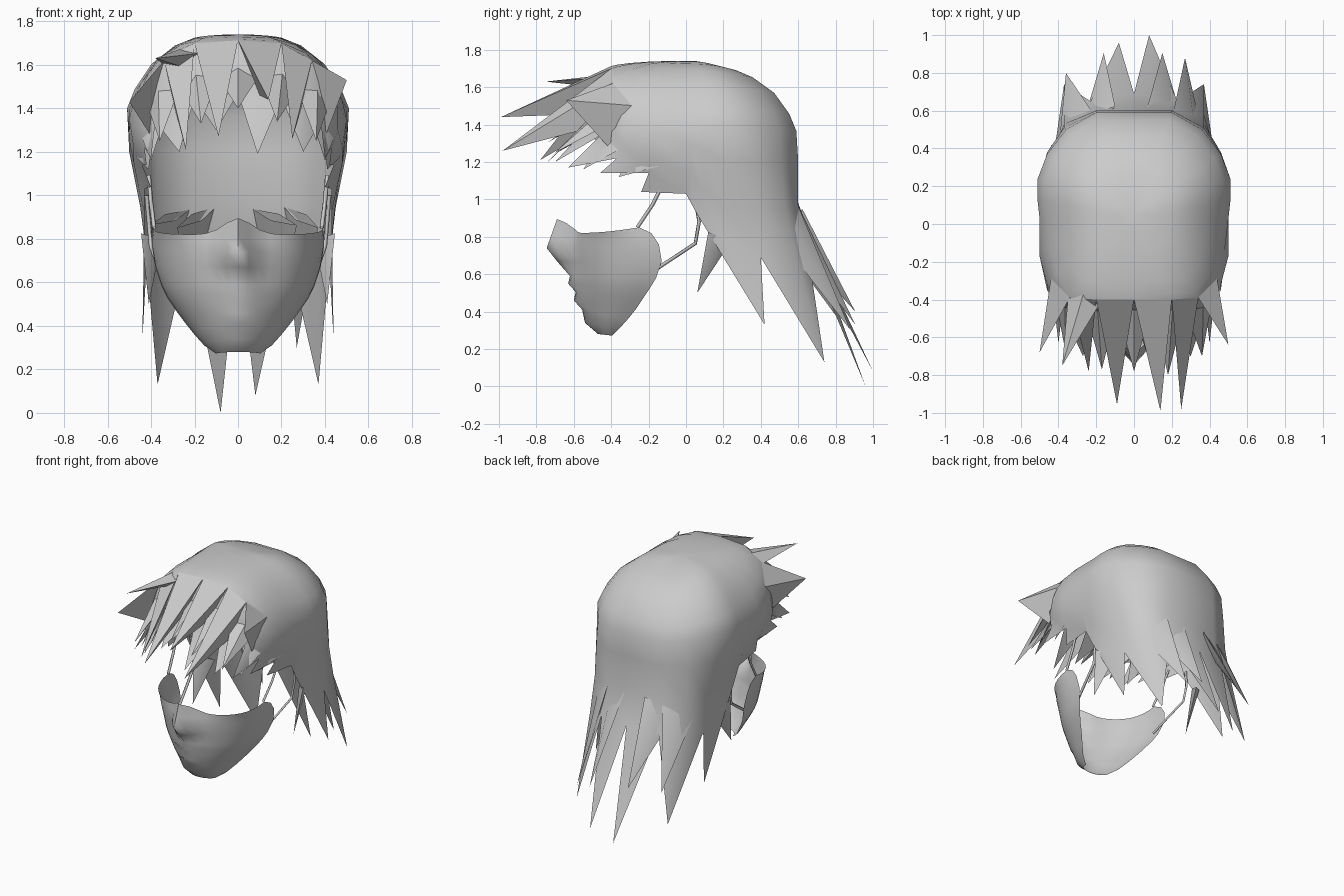
import bpy, bmesh, math
from mathutils import Vector

cube = bpy.data.objects.get("Cube")
if cube:
    bpy.data.objects.remove(cube, do_unlink=True)

GREY = bpy.data.materials.new("mid grey")
GREY.use_nodes = True
GREY.diffuse_color = (0.6, 0.6, 0.6, 1)
GREY.node_tree.nodes["Principled BSDF"].inputs["Base Color"].default_value = (0.6, 0.6, 0.6, 1)


def finish(bm, name, angle):
    """Turn a bmesh into a shaded, coloured object."""
    bmesh.ops.remove_doubles(bm, verts=bm.verts, dist=0.0005)
    bmesh.ops.recalc_face_normals(bm, faces=bm.faces)
    me = bpy.data.meshes.new(name)
    bm.to_mesh(me)
    bm.free()
    ob = bpy.data.objects.new(name, me)
    bpy.context.collection.objects.link(ob)
    me.materials.append(GREY)
    bpy.ops.object.select_all(action='DESELECT')
    ob.select_set(True)
    bpy.context.view_layer.objects.active = ob
    bpy.ops.object.shade_smooth_by_angle(angle=math.radians(angle))


def grid(bm, columns):
    """Skin neighbouring columns of points with quads."""
    cols = [[bm.verts.new(p) for p in c] for c in columns]
    for a, b in zip(cols, cols[1:]):
        for i in range(len(a) - 1):
            bm.faces.new((a[i], a[i + 1], b[i + 1], b[i]))
    return cols


def mirrored(half):
    """Half columns start on the centre line; add the -x side."""
    return [[(-x, y, z) for x, y, z in c] for c in half[:0:-1]] + half


# Hair cap: rim point in plan, how far the dome drops there, then three points down the skirt
CAP = [
    ((0, -.40), .08, (0, -.44, 1.64), (0, -.46, 1.56), (0, -.48, 1.47)),
    ((.20, -.40), .12, (.20, -.44, 1.62), (.20, -.46, 1.54), (.20, -.47, 1.45)),
    ((.34, -.39), .35, (.36, -.43, 1.53), (.38, -.45, 1.44), (.38, -.46, 1.34)),
    ((.44, -.29), .7, (.46, -.32, 1.42), (.46, -.35, 1.3), (.43, -.37, 1.22)),
    ((.48, -.14), .9, (.50, -.17, 1.35), (.48, -.19, 1.22), (.44, -.20, 1.14)),
    ((.50, .03), 1, (.50, .03, 1.3), (.48, .02, 1.15), (.43, 0, 1.03)),
    ((.51, .12), 1, (.50, .11, 1.25), (.46, .09, 1.05), (.43, .06, .92)),
    ((.51, .24), 1, (.50, .23, 1.2), (.45, .21, .95), (.43, .20, .80)),
    ((.46, .37), 1, (.46, .38, 1.2), (.43, .38, .95), (.42, .40, .69)),
    ((.36, .50), 1.08, (.37, .51, 1.2), (.37, .53, .95), (.37, .58, .72)),
    ((.20, .59), 1.1, (.20, .60, 1.2), (.21, .60, .97), (.23, .65, .74)),
    ((0, .59), 1.1, (0, .60, 1.2), (0, .60, .98), (0, .69, .74)),
]
DOME = [(0, 1.74), (.2, 1.737), (.4, 1.725), (.57, 1.69), (.78, 1.605), (.93, 1.49), (1, 1.4)]
half = []
for (px, py), drop, *skirt in CAP:
    sag = .035 * max(0, py / .6) ** 2
    dome = [(px * s, .05 + (py - .05) * s, 1.74 - (1.74 - z) * drop - sag * math.sin(math.pi * s))
            for s, z in DOME]
    half.append(dome + skirt)
bm = bmesh.new()
cols = grid(bm, mirrored(half))
MID, RIM = 11, 6

# Locks growing out of the lower edge: columns used, tip
for span, tip in [
    ((0, 1), (.09, -.75, 1.19)), ((1, 2), (.30, -.70, 1.20)),
    ((0, -1), (-.10, -.75, 1.30)), ((-1, -2), (-.27, -.70, 1.20)),
    ((10, 11), (.08, 1, .08)), ((-10, -11), (-.08, .96, 0)),
]:
    a, b = (cols[MID + k][-1] for k in span)
    bm.faces.new((a, b, bm.verts.new(tip)))
for s in (1, -1):
    for span, tip in [
        ((2, 3), (.40, -.63, 1.17)), ((3, 4), (.42, -.46, 1.14)), ((4, 5), (.40, -.24, 1.04)),
        ((6, 7, 8), (.44, .42, .33)), ((8, 9, 10), (.37, .74, .13)),
    ]:
        edge = [cols[MID + s * k][-1] for k in span]
        end = bm.verts.new((tip[0] * s, *tip[1:]))
        for a, b in zip(edge, edge[1:]):
            bm.faces.new((a, b, end))

# Big fringe locks: pyramids from the crown rim, with their underside rooted on the skirt
for i, j, tip in [
    (0, 1, (.14, -.99, 1.44)), (1, 2, (.25, -.98, 1.26)), (2, 3, (.50, -.64, 1.53)),
    (0, -1, (-.09, -.955, 1.27)), (-1, -2, (-.24, -.78, 1.21)), (-2, -3, (-.50, -.68, 1.43)),
]:
    a, b = cols[MID + i], cols[MID + j]
    under = bm.verts.new((a[-1].co + b[-1].co) / 2)
    end = bm.verts.new(tip)
    for p, q in ((a[RIM], b[RIM]), (b[RIM], under), (under, a[RIM])):
        bm.faces.new((p, q, end))
finish(bm, "hair_cap", 50)


def spike(bm, base, tip, w, d):
    """Pointed lock with a flattened diamond root sunk into the cap."""
    base, tip = Vector(base), Vector(tip)
    run = (tip - base).normalized()
    side = run.cross(base - Vector((0, .05, 1.2))).normalized()
    out = side.cross(run).normalized()
    root = [bm.verts.new(base + o) for o in (side * w / 2, out * d / 2, -side * w / 2, -out * d / 2)]
    end = bm.verts.new(tip)
    for i in range(4):
        bm.faces.new((root[i], root[(i + 1) % 4], end))


def locks(name, items, w, d, mirror=False):
    bm = bmesh.new()
    for base, tip in items:
        for s in ((1, -1) if mirror else (1,)):
            spike(bm, (base[0] * s, *base[1:]), (tip[0] * s, *tip[1:]), w, d)
    finish(bm, name, 40)


# Smaller locks filling the gaps
locks("fringe_locks", [
    ((-.24, -.32, 1.63), (-.38, -.75, 1.63)),
    ((.0, -.38, 1.57), (.0, -.78, 1.40)),
    ((.19, -.38, 1.55), (.18, -.80, 1.34)),
    ((-.18, -.38, 1.55), (-.17, -.77, 1.33)),
    ((.34, -.36, 1.50), (.36, -.70, 1.25)),
    ((-.34, -.36, 1.50), (-.36, -.69, 1.25)),
], .22, .10)
locks("temple_locks", [
    ((.39, -.33, 1.36), (.40, -.55, 1.16)),
    ((.43, -.20, 1.25), (.41, -.36, 1.12)),
], .20, .05, True)
locks("side_locks", [((.40, .18, .80), (.41, .06, .50))], .16, .05, True)
locks("back_locks", [
    ((-.19, .56, .90), (-.16, .905, .40)),
    ((.17, .56, .90), (.15, .905, .33)),
    ((.29, .53, .90), (.27, .88, .30)),
    ((-.31, .52, .90), (-.36, .80, .38)),
], .24, .07)

# Face mask rows: centre y, centre z, face y without nose or lips, feature width, edge x, y, z
MASK = [
    (-.69, .895, -.60, .06, .39, -.25, .85), (-.72, .81, -.605, .065, .395, -.185, .82),
    (-.745, .74, -.61, .075, .395, -.145, .76), (-.69, .67, -.60, .08, .38, -.13, .67),
    (-.62, .59, -.59, .10, .35, -.16, .58), (-.63, .55, -.58, .11, .325, -.19, .53),
    (-.59, .505, -.57, .12, .285, -.23, .47), (-.60, .46, -.56, .11, .24, -.27, .41),
    (-.555, .41, -.54, .12, .20, -.31, .36), (-.54, .34, -.51, .12, .155, -.35, .31),
    (-.47, .28, -.46, .10, .10, -.39, .272),
]
half = []
for j in range(13):
    a = math.pi / 2 * j / 12
    col = []
    for i, (cy, cz, fy, fw, ex, ey, ez) in enumerate(MASK):
        x = ex * math.sin(a)
        bump = math.exp(-(x / fw) ** 2)
        y = ey + (fy - ey) * math.cos(a) ** .85 + (cy - fy) * bump
        z = cz + (ez - cz) * (1 - math.cos(a))
        if i == 0:   # top edge rises over the nose and dips across the cheeks
            z = .82 + .075 * math.exp(-(x / .09) ** 2) + .03 * (j / 12) ** 4
        elif i == 1:
            z = min(z, .79 + .02 * bump + .03 * (j / 12) ** 4)
        col.append((x, y, z))
    half.append(col)
bm = bmesh.new()
grid(bm, mirrored(half))
finish(bm, "face_mask", 80)

# Ear straps
for s, side in ((1, "left"), (-1, "right")):
    for part, path in (
        ("upper", [(.385, -.26, .85), (.40, -.18, .97), (.41, -.12, 1.09)]),
        ("lower", [(.34, -.20, .60), (.40, .05, .765), (.41, .07, .88), (.42, .05, 1.0)]),
    ):
        cu = bpy.data.curves.new(f"{side}_{part}_strap", 'CURVE')
        cu.dimensions = '3D'
        cu.bevel_depth = .01
        cu.bevel_resolution = 0
        sp = cu.splines.new('POLY')
        sp.points.add(len(path) - 1)
        for p, (x, y, z) in zip(sp.points, path):
            p.co = (x * s, y, z, 1)
        cu.materials.append(GREY)
        ob = bpy.data.objects.new(cu.name, cu)
        bpy.context.collection.objects.link(ob)
